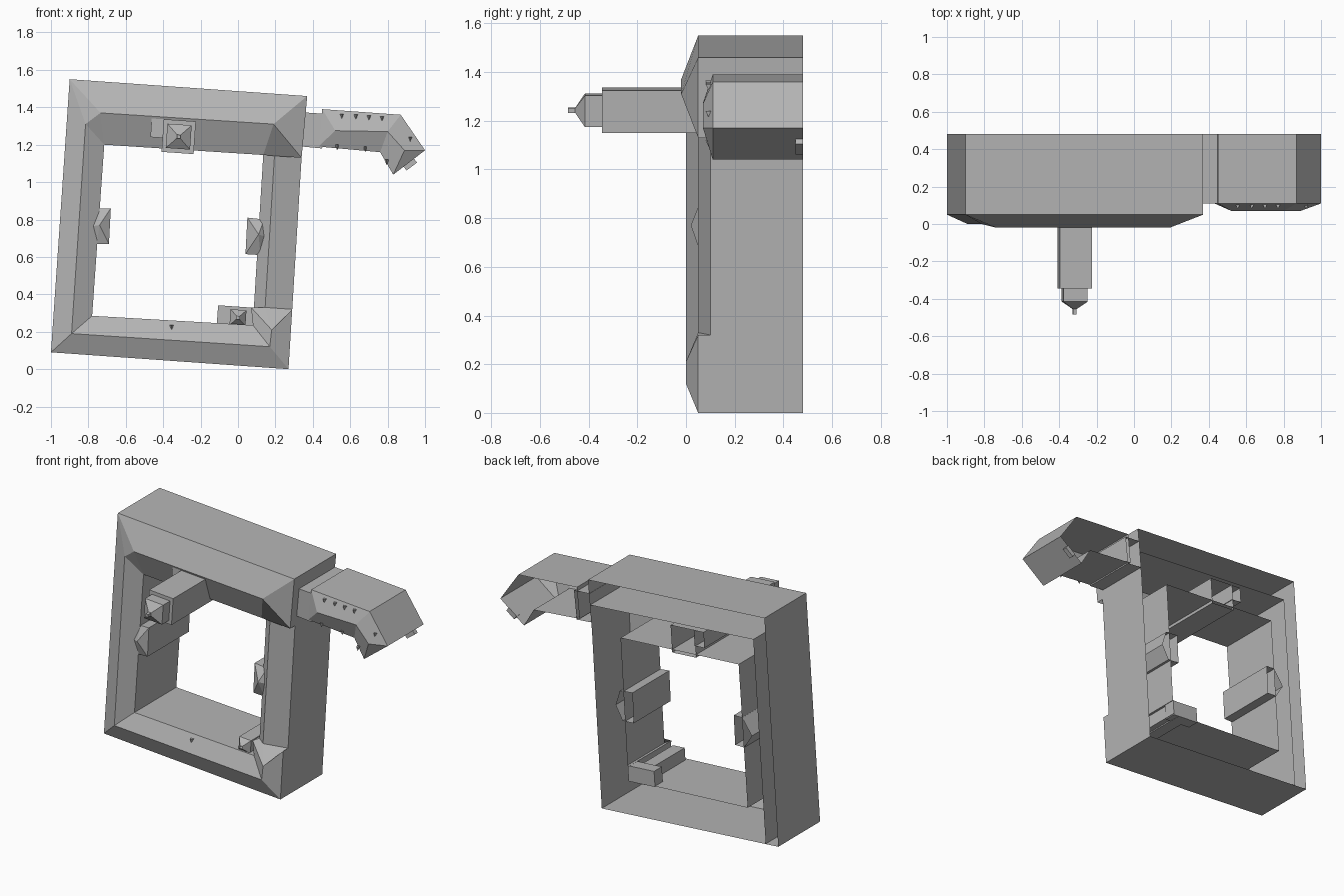
import bpy
import bmesh
from math import cos, sin, radians

if "Cube" in bpy.data.objects:
    bpy.data.objects.remove(bpy.data.objects["Cube"])

GREY = (0.46, 0.46, 0.46, 1)
mat = bpy.data.materials.new("plain_grey")
mat.use_nodes = True
mat.diffuse_color = GREY
mat.node_tree.nodes["Principled BSDF"].inputs["Base Color"].default_value = GREY

BACK = 0.48
TILT = radians(-4)


def finish(name, bm):
    """Clean the mesh and add it to the scene."""
    bmesh.ops.remove_doubles(bm, verts=bm.verts, dist=0.0005)
    bmesh.ops.dissolve_degenerate(bm, edges=bm.edges, dist=0.0001)
    bmesh.ops.recalc_face_normals(bm, faces=bm.faces)
    mesh = bpy.data.meshes.new(name)
    bm.to_mesh(mesh)
    bm.free()
    mesh.materials.append(mat)
    obj = bpy.data.objects.new(name, mesh)
    bpy.context.collection.objects.link(obj)
    return obj


def loft(name, loops, closed=True, cap_back=False, cap_front=False):
    """Join matching loops of (x, y, z) points with faces."""
    bm = bmesh.new()
    rows = [[bm.verts.new(p) for p in loop] for loop in loops]
    n = len(rows[0])
    for a, b in zip(rows, rows[1:]):
        for i in range(n if closed else n - 1):
            j = (i + 1) % n
            bm.faces.new((a[i], a[j], b[j], b[i]))
    if cap_back:
        bm.faces.new(rows[0])
    if cap_front:
        bm.faces.new(rows[-1])
    return finish(name, bm)


def rect(cx, cz, w, h, y, tilt=TILT):
    """Tilted rectangle facing along y."""
    c, s = cos(tilt), sin(tilt)
    corners = [(-w / 2, -h / 2), (w / 2, -h / 2), (w / 2, h / 2), (-w / 2, h / 2)]
    return [(cx + u * c - v * s, y, cz + u * s + v * c) for u, v in corners]


def at(points, y):
    return [(x, y, z) for x, z in points]


# Frame stations: outer corner, edge depth, ridge point, ridge depth, inner corner
stations = [
    ((-1.0, 0.09), 0.05, (-0.89, 0.19), 0.0, (-0.78, 0.285)),
    ((-0.9, 1.55), 0.05, (-0.815, 1.31), 0.0, (-0.715, 1.2)),
    ((-0.9, 1.55), 0.05, (-0.735, 1.37), -0.02, (-0.715, 1.2)),
    ((0.37, 1.46), 0.05, (0.19, 1.31), -0.02, (0.135, 1.145)),
    ((0.34, 1.13), 0.05, (0.19, 1.31), -0.02, (0.135, 1.145)),
    ((0.34, 1.13), 0.10, (0.195, 1.14), 0.05, (0.135, 1.145)),
    ((0.29, 0.32), 0.10, (0.145, 0.33), 0.05, (0.085, 0.33)),
    ((0.29, 0.32), 0.05, (0.18, 0.21), 0.0, (0.07, 0.33)),
    ((0.27, 0.0), 0.05, (0.17, 0.12), 0.0, (0.08, 0.235)),
]
outer = [(s[0][0], s[1], s[0][1]) for s in stations]
ridge = [(s[2][0], s[3], s[2][1]) for s in stations]
inner = [(s[4][0], s[1], s[4][1]) for s in stations]
loft("frame_shell", [[(x, BACK, z) for x, y, z in outer], outer, ridge, inner,
                     [(x, BACK, z) for x, y, z in inner]])

# Dividing wall inside the open back of the right and top beams
rib = [(-0.91, 0.085), (-0.82, 1.39), (0.355, 1.3)]
loft("inner_rib", [at(rib, 0.06), at(rib, BACK)], closed=False)

# Side bumps with hipped fronts, on the inner walls
bumps = {
    "right_bump": ([(-0.755, 0.67), (-0.69, 0.67), (-0.68, 0.86), (-0.74, 0.86),
                    (-0.81, 0.76)], 0.055, (-0.74, 0.77), 0.02),
    "left_bump": ([(0.04, 0.615), (0.12, 0.61), (0.17, 0.7), (0.14, 0.8),
                   (0.05, 0.81)], 0.10, (0.11, 0.72), 0.05),
}
for name, (outline, edge, peak, peak_y) in bumps.items():
    loft(name, [at(outline, BACK), at(outline, edge), at([peak] * len(outline), peak_y)])

# Long barrel through the top beam: body, collar, tapered nose and rod
bx, bz = -0.317, 1.243
loft("top_barrel", [rect(bx, bz, 0.172, 0.175, y) for y in (BACK, -0.345)], cap_front=True)
loft("top_barrel_nose", [rect(bx, bz, w, w, y) for w, y in
                         ((0.13, -0.34), (0.13, -0.415), (0.02, -0.455), (0.02, -0.485))],
     cap_front=True)
loft("top_barrel_bracket", [rect(-0.43, 1.288, 0.07, 0.1, y) for y in (BACK, -0.015)],
     cap_front=True)

# Small barrel in the lower corner with its rear bracket
loft("lower_barrel", [rect(0.0, 0.275, w, w, y) for w, y in
                      ((0.085, BACK), (0.085, 0.07), (0.015, 0.03))])
loft("lower_bracket", [rect(-0.015, 0.285, 0.19, 0.1, y) for y in (BACK, 0.4)],
     cap_back=True, cap_front=True)

# Connector and bent side arm, open at the back
neck = [(0.345, 1.19), (0.45, 1.18), (0.47, 1.365), (0.36, 1.372)]
loft("arm_connector", [at(neck, BACK), at(neck, 0.11)], cap_front=True)
arm = [(0.45, 1.39), (0.87, 1.36), (1.0, 1.17), (0.83, 1.04), (0.76, 1.16), (0.43, 1.19)]
arm_ridge = [(0.52, 1.275), (0.80, 1.27), (0.89, 1.17)]
loft("side_arm", [at(arm, BACK), at(arm, 0.11), at(arm_ridge + arm_ridge[::-1], 0.07)])
loft("arm_knob", [rect(0.92, 1.095, 0.07, 0.03, y, radians(37)) for y in (BACK, 0.45)],
     cap_back=True, cap_front=True)

# Small spikes on the sloped faces
spikes = [(x, 1.365 - 0.06 * (x - 0.55), 0.095) for x in (0.555, 0.63, 0.7, 0.77)]
spikes += [(0.53, 1.2, 0.1), (0.68, 1.19, 0.1), (0.795, 1.12, 0.095),
           (0.92, 1.24, 0.095), (-0.355, 0.235, 0.03)]
for i, (x, z, y) in enumerate(spikes):
    top = [(x - 0.012, y + 0.01, z), (x, y - 0.015, z), (x + 0.012, y + 0.01, z)]
    loft("spike_%d" % (i + 1), [top, [(x, y, z - 0.03)] * 3], cap_back=True)
